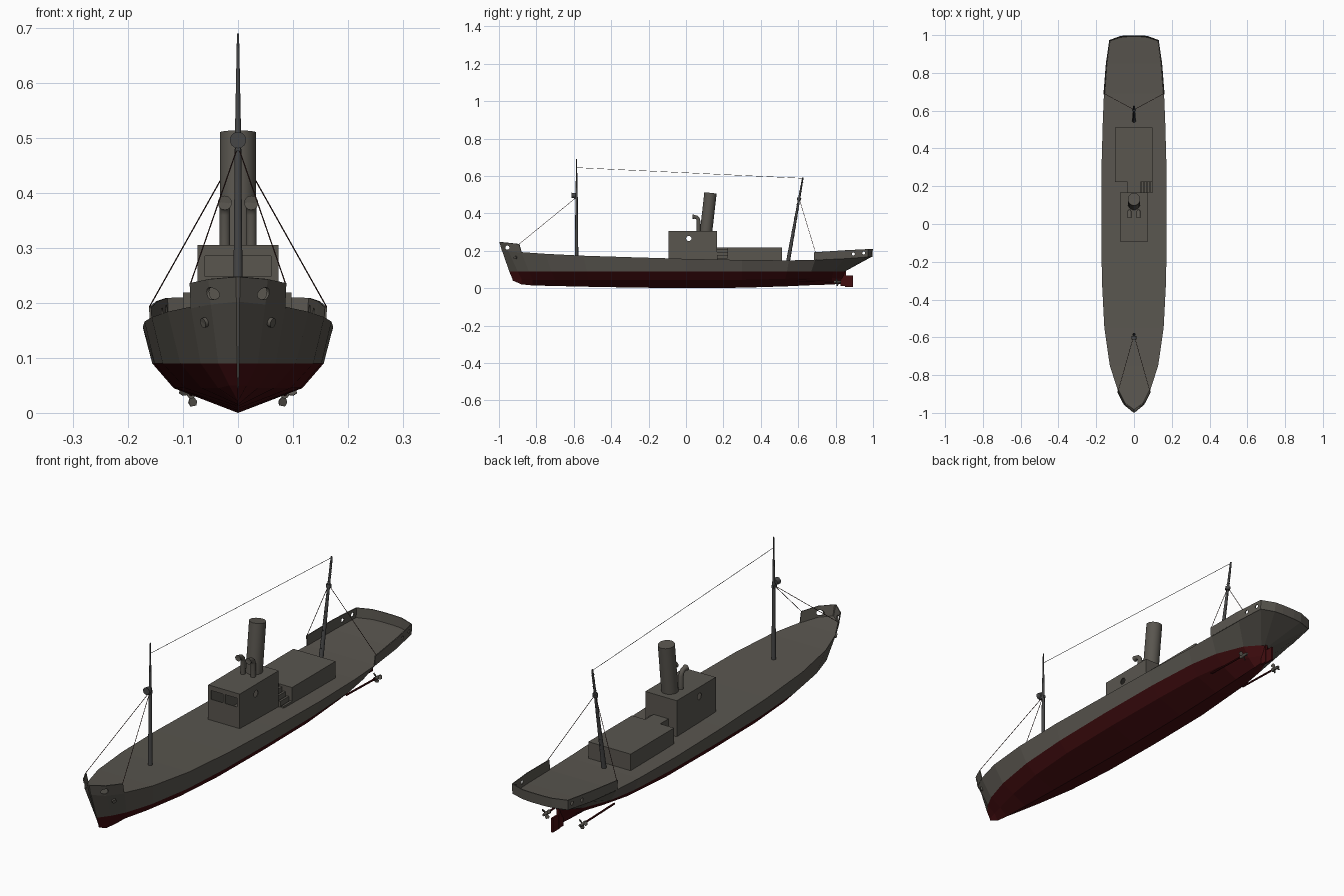
import bpy, bmesh, math
from mathutils import Vector

if "Cube" in bpy.data.objects:
    bpy.data.objects.remove(bpy.data.objects["Cube"])


def material(name, r, g, b):
    m = bpy.data.materials.new(name)
    m.diffuse_color = (r, g, b, 1)
    m.use_nodes = True
    m.node_tree.nodes["Principled BSDF"].inputs["Base Color"].default_value = m.diffuse_color
    return m


GREY = material("warm_grey", 0.100, 0.092, 0.078)
RED = material("bottom_red", 0.055, 0.004, 0.005)
DARK = material("mast_grey", 0.062, 0.062, 0.062)
ROPE = material("rope_brown", 0.045, 0.018, 0.016)


def make(name, verts, faces, *mats):
    me = bpy.data.meshes.new(name)
    me.from_pydata([tuple(v) for v in verts], [], faces)
    bm = bmesh.new()
    bm.from_mesh(me)
    bmesh.ops.remove_doubles(bm, verts=bm.verts, dist=1e-5)
    bmesh.ops.recalc_face_normals(bm, faces=bm.faces)
    bm.to_mesh(me)
    bm.free()
    ob = bpy.data.objects.new(name, me)
    bpy.context.collection.objects.link(ob)
    for m in mats:
        me.materials.append(m)
    return ob


def smooth(ob):
    bpy.ops.object.select_all(action='DESELECT')
    ob.select_set(True)
    bpy.context.view_layer.objects.active = ob
    bpy.ops.object.shade_smooth_by_angle(angle=math.radians(40))


def box(name, x0, x1, y0, y1, z0, z1, mat=GREY):
    v = [(x, y, z) for x in (x0, x1) for y in (y0, y1) for z in (z0, z1)]
    f = [(0, 1, 3, 2), (4, 6, 7, 5), (0, 4, 5, 1), (2, 3, 7, 6), (0, 2, 6, 4), (1, 5, 7, 3)]
    return make(name, v, f, mat)


def tube(name, path, radii, mat=GREY, n=12, caps=(True, True)):
    """Round section swept along a path, one radius per point."""
    P = [Vector(p) for p in path]
    verts, faces = [], []
    for i, p in enumerate(P):
        d = (P[min(i + 1, len(P) - 1)] - P[max(i - 1, 0)]).normalized()
        u = d.cross(Vector((1, 0, 0)))
        if u.length < 0.1:
            u = d.cross(Vector((0, 0, 1)))
        u.normalize()
        w = d.cross(u)
        for k in range(n):
            a = math.tau * k / n
            verts.append(p + (u * math.cos(a) + w * math.sin(a)) * radii[i])
    for i in range(len(P) - 1):
        for k in range(n):
            a, b = i * n + k, i * n + (k + 1) % n
            faces.append((a, b, b + n, a + n))
    if caps[0]:
        faces.append(tuple(range(n)))
    if caps[1]:
        faces.append(tuple(range(len(verts) - n, len(verts))))
    ob = make(name, verts, faces, mat)
    if n > 6:
        smooth(ob)
    return ob


def shell_and_cut(ob, thickness, cutters):
    """Give a surface thickness, then punch openings through it."""
    s = ob.modifiers.new("thickness", 'SOLIDIFY')
    s.thickness = thickness
    for c in cutters:
        b = ob.modifiers.new("opening", 'BOOLEAN')
        b.operation = 'DIFFERENCE'
        b.solver = 'EXACT'
        b.object = c
    bpy.context.view_layer.objects.active = ob
    for m in list(ob.modifiers):
        bpy.ops.object.modifier_apply(modifier=m.name)
    for c in cutters:
        bpy.data.objects.remove(c)


# Hull stations: deck y, half width, z | waterline y, half width | bilge y, half width, z | keel z
WL = 0.09
stations = [
    (-.985, .003, .205, -.945, .002, -.928, .001, .05, .042),
    (-.95, .050, .200, -.90, .036, -.88, .016, .05, .021),
    (-.88, .086, .193, -.84, .068, -.82, .036, .045, .015),
    (-.75, .128, .184, -.72, .105, -.70, .066, .045, .012),
    (-.55, .157, .174, -.53, .137, -.52, .096, .045, .008),
    (-.30, .170, .166, -.30, .152, -.30, .113, .045, .004),
    (.00, .173, .157, .00, .156, .00, .117, .045, .000),
    (.30, .172, .151, .30, .153, .30, .114, .045, .003),
    (.55, .165, .149, .54, .140, .53, .100, .05, .010),
    (.69, .159, .152, .67, .118, .66, .075, .055, .016),
    (.85, .147, .160, .79, .070, .78, .035, .055, .020),
    (.972, .130, .169, .845, .020, .83, .007, .05, .024),
    (.992, .070, .170, .85, .008, .835, .003, .05, .025),
]
verts, faces = [], []
for yd, wd, zd, yw, ww, yb, wb, zb, zk in stations:
    half = [(wd, yd, zd), (ww, yw, WL), (wb, yb, zb)]
    verts += half + [(0, yb, zk)] + [(-x, y, z) for x, y, z in reversed(half)]
for i in range(len(stations) - 1):
    for k in range(7):
        a, b = i * 7 + k, i * 7 + (k + 1) % 7
        faces.append((a, b, b + 7, a + 7))
faces += [tuple(range(7)), (len(verts) - 7, len(verts) - 6, len(verts) - 2, len(verts) - 1),
          tuple(range(len(verts) - 6, len(verts) - 1))]
hull = make("hull", verts, faces, GREY, RED)
for p in hull.data.polygons:
    p.material_index = int(max(hull.data.vertices[i].co.z for i in p.vertices) < WL + .001)


def bulwark(name, half_path, cutters):
    """Half path of (x, y, z0, top dx, top dy, z1), mirrored about the centreline."""
    path = half_path + [(-p[0], p[1], p[2], -p[3], *p[4:]) for p in reversed(half_path)]
    v = []
    for x, y, z, dx, dy, z1 in path:
        v += [(x, y, z), (x + dx, y + dy, z1)]
    f = [(2 * i, 2 * i + 1, 2 * i + 3, 2 * i + 2) for i in range(len(path) - 1)]
    ob = make(name, v, f, GREY)
    shell_and_cut(ob, .004, cutters)


def side_cutter(y, z, r):
    return tube("cutter", [(-.3, y, z), (.3, y, z)], [r, r], n=16)


# Raised bulwarks with openings at bow and stern
bulwark("bow_bulwark", [(.086, -.88, .19, .002, -.012, .236), (.050, -.95, .197, .004, -.007, .243),
                        (.003, -.985, .202, .001, -.013, .247)], [side_cutter(-.955, .217, .011)])
bulwark("stern_bulwark", [(.159, .685, .150, .003, 0, .192), (.147, .85, .158, .002, 0, .203),
                          (.130, .972, .167, .001, .002, .209), (.070, .992, .168, 0, .004, .21),
                          (.030, .996, .168, 0, .003, .21)],
        [side_cutter(.895, .183, .008), side_cutter(.95, .188, .008)])
# Fill under the rounded stern edge
make("stern_lip", [(-.07, .992, .17), (-.03, .996, .17), (.03, .996, .17), (.07, .992, .17),
                   (.008, .85, .09), (-.008, .85, .09)], [(0, 1, 2, 3, 4, 5)], GREY)

# Wheelhouse with portholes and front windows
house = box("wheelhouse", -.07, .07, -.09, .163, .148, .302)
cuts = [side_cutter(.015, .266, .014)]
for x0, x1 in ((-.06, -.004), (.004, .06)):
    cuts.append(box("cutter", x0, x1, -.12, -.05, .248, .285))
shell_and_cut(house, -.006, cuts)

# Aft deckhouse, joined to the wheelhouse by a trunk
box("aft_deckhouse", -.1, .097, .222, .512, .145, .219)
box("deckhouse_trunk", -.035, .035, .16, .225, .145, .219)
for i in range(4):  # ladder beside the trunk
    box("ladder_step", .04 + i * .016, .05 + i * .016, .165, .224, .145, .21 - i * .016)

# Funnel, open at the top
top = Vector((0, .131, .51))
base = Vector((0, .106, .29))
axis = (top - base).normalized()
tube("funnel", [base, top, top - axis * .001, top - axis * .08], [.033, .033, .029, .029], n=24)

# Pair of cowl vents and stern gear
for s in (-1, 1):
    x = s * .024
    bend = [(x, .067 - .022 * (1 - math.cos(a)), .36 + .022 * math.sin(a))
            for a in (0, math.pi * .17, math.pi * .33, math.pi * .5)]
    tube("cowl_vent", [(x, .067, .295)] + bend + [(x, .034, .382), (x, .036, .382)],
         [.010] * 5 + [.013, .009], n=14)
    # hawse ring on the bow
    d = Vector((s * .8, -.5, -.25)).normalized()
    c = Vector((s * .059, -.912, .165))
    tube("hawse_ring", [c - d * .012, c + d * .006, c + d * .005], [.009, .009, .005], n=12)
    # propeller shaft, hub and blades
    tube("propeller_shaft", [(s * .085, .60, .04), (s * .085, .815, .034)], [.004, .004], RED, 8)
    tube("propeller_hub", [(s * .085, .79, .034), (s * .085, .83, .034)], [.008, .005], GREY, 10)
    for k in range(3):
        a = math.tau * k / 3 + math.pi * (.1 if s > 0 else .9)
        u = Vector((math.cos(a), 0, math.sin(a)))
        w = Vector((-math.sin(a), .6, math.cos(a))).normalized()
        h = Vector((s * .085, .808, .034))
        pts = [h + u * r + w * q for r, q in ((.004, -.003), (.014, -.009), (.022, -.006),
                                              (.022, .006), (.014, .009), (.004, .003))]
        blade = make("propeller_blade", pts, [tuple(range(6))], GREY)
        shell_and_cut(blade, .002, [])
    # shrouds
    tube("fore_stay", [(0, -.587, .485), (s * .086, -.892, .236)], [.0012] * 2, ROPE, 5)
    tube("aft_shroud", [(0, .605, .48), (s * .161, .692, .193)], [.0012] * 2, ROPE, 5)

# Rudder
box("rudder", -.004, .004, .85, .893, .008, .068, RED)
box("rudder_post", -.006, .006, .825, .855, .012, .10, RED)

# Foremast with lookout lamp
tube("fore_mast", [(0, -.585, .165), (0, -.585, .50), (0, -.585, .69)], [.0095, .006, .002], DARK, 10)
tube("mast_lamp", [(0, -.612, .496), (0, -.592, .496)], [.015, .012], DARK, 14)
box("lamp_bracket", -.005, .005, -.60, -.577, .476, .488, DARK)

# Raked aft mast with climbing pegs
foot, head = Vector((0, .545, .14)), Vector((0, .625, .592))
tube("aft_mast", [foot, head], [.0105, .004], DARK, 10)
tube("mast_collar", [foot.lerp(head, .73), foot.lerp(head, .76)], [.011, .011], DARK, 10)
for i in range(16):
    p = foot.lerp(head, .15 + i * .053)
    s = .008 - i * .0002
    box("climbing_peg", -.002, .002, p.y - s - .002, p.y + s + .002, p.z - .002, p.z + .002, DARK)

# Aerial wire between the masts
tube("aerial_wire", [(0, -.585, .645), (0, .624, .588)], [.001, .001], DARK, 5)
